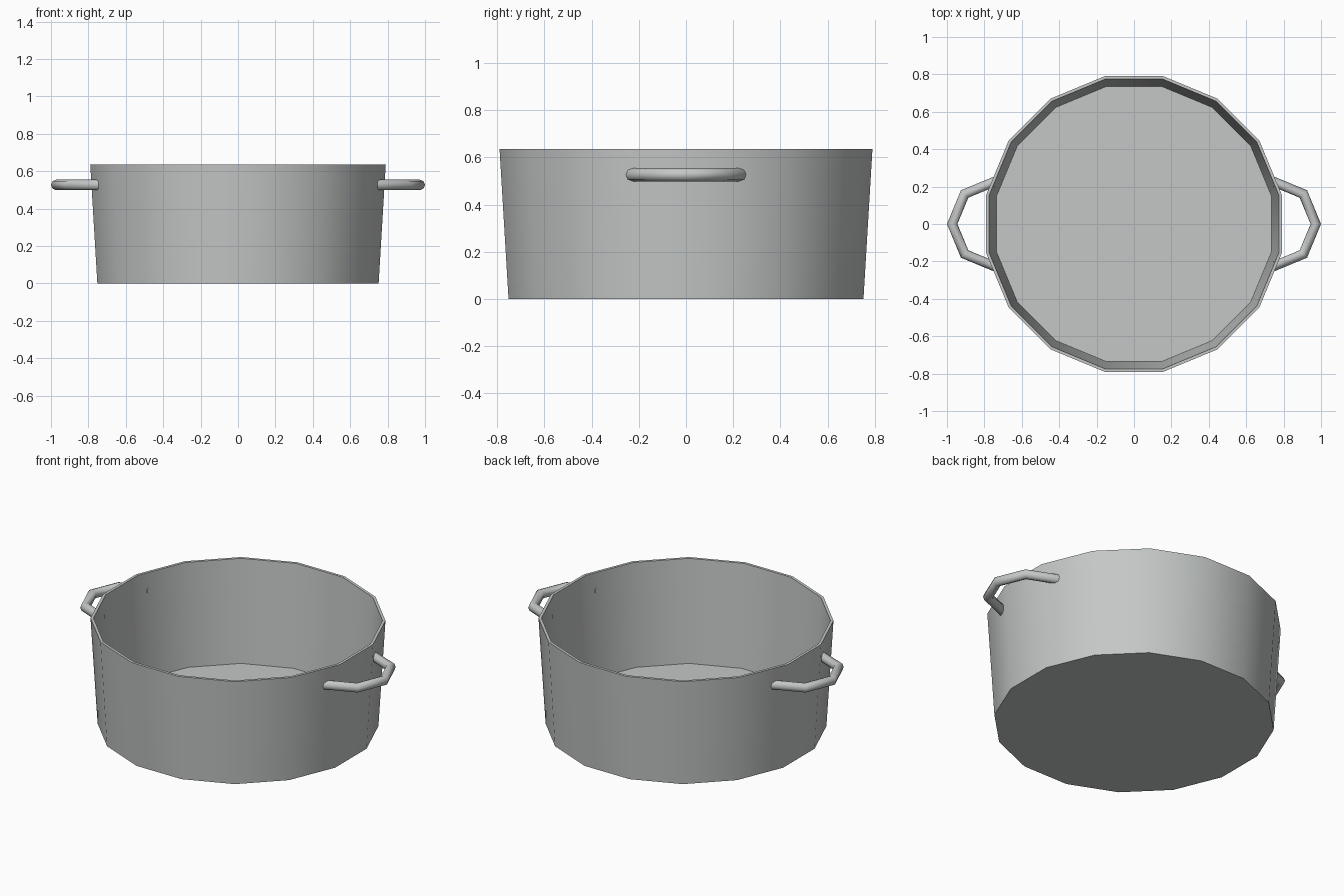
import bpy, bmesh
from math import pi, cos, sin, radians

cube = bpy.data.objects.get("Cube")
if cube:
    bpy.data.objects.remove(cube, do_unlink=True)

# Brushed metal colour
metal = bpy.data.materials.new("light_grey_metal")
metal.use_nodes = True
colour = (0.55, 0.575, 0.56, 1)
metal.diffuse_color = colour
metal.node_tree.nodes["Principled BSDF"].inputs["Base Color"].default_value = colour


def loft(name, rings, closed_ends, smooth_angle):
    """Skin a list of equal rings of points into one object."""
    bm = bmesh.new()
    loops = [[bm.verts.new(p) for p in ring] for ring in rings]
    count = len(loops[0])
    for a, b in zip(loops, loops[1:]):
        for i in range(count):
            j = (i + 1) % count
            bm.faces.new((a[i], a[j], b[j], b[i]))
    if closed_ends:
        bm.faces.new(loops[0])
        bm.faces.new(loops[-1])
    bmesh.ops.recalc_face_normals(bm, faces=bm.faces)
    mesh = bpy.data.meshes.new(name)
    bm.to_mesh(mesh)
    bm.free()
    mesh.materials.append(metal)
    obj = bpy.data.objects.new(name, mesh)
    bpy.context.collection.objects.link(obj)
    bpy.ops.object.select_all(action='DESELECT')
    bpy.context.view_layer.objects.active = obj
    obj.select_set(True)
    bpy.ops.object.shade_smooth_by_angle(angle=radians(smooth_angle))
    return obj


# Pot body: base, outer wall, rim, inner wall, floor
SIDES = 16
profile = [(0.752, 0), (0.79, 0.635), (0.774, 0.635), (0.736, 0.02)]


def polygon(flat_radius, z):
    r = flat_radius / cos(pi / SIDES)
    angles = [2 * pi * (i + 0.5) / SIDES for i in range(SIDES)]
    return [(r * cos(a), r * sin(a), z) for a in angles]


loft("pot_body", [polygon(r, z) for r, z in profile], True, 30)

# Handles: half rings of four straight segments
TUBE, RING, CENTRE, HEIGHT = 0.028, 0.227, 0.745, 0.527


def tube_section(turn, side):
    points = []
    for k in range(8):
        a = k * pi / 4
        r = RING + TUBE * cos(a)
        points.append((side * (CENTRE + r * cos(turn)), r * sin(turn),
                       HEIGHT + TUBE * sin(a)))
    return points


for name, side in (("left_handle", 1), ("right_handle", -1)):
    turns = [-pi / 2 + i * pi / 4 for i in range(5)]
    loft(name, [tube_section(t, side) for t in turns], True, 60)
